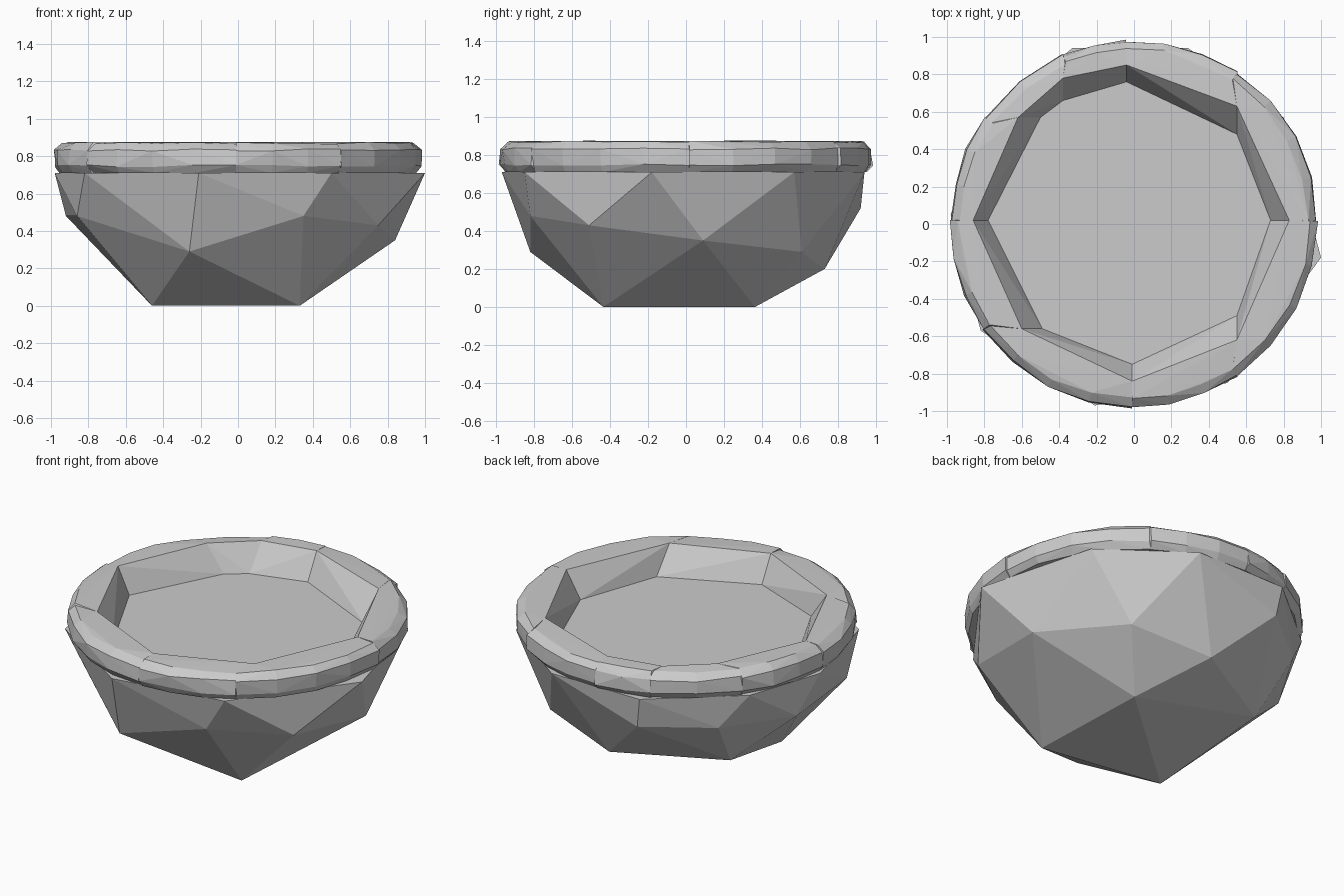
import bpy, bmesh, random
from math import radians, cos, sin

if "Cube" in bpy.data.objects:
    bpy.data.objects.remove(bpy.data.objects["Cube"])

random.seed(4)


def hull_object(name, points):
    """Flat-shaded convex solid around the given points."""
    bm = bmesh.new()
    for p in points:
        bm.verts.new(p)
    res = bmesh.ops.convex_hull(bm, input=bm.verts)
    junk = [g for g in res["geom_interior"] + res["geom_unused"]
            if isinstance(g, bmesh.types.BMVert) and g.is_valid and not g.link_faces]
    bmesh.ops.delete(bm, geom=list(set(junk)), context='VERTS')
    bmesh.ops.dissolve_limit(bm, angle_limit=0.002, verts=bm.verts, edges=bm.edges)
    bmesh.ops.recalc_face_normals(bm, faces=bm.faces)
    me = bpy.data.meshes.new(name)
    bm.to_mesh(me)
    bm.free()
    ob = bpy.data.objects.new(name, me)
    bpy.context.collection.objects.link(ob)
    return ob


# Faceted bowl base: foot triangle, middle corners, flat upper outline
FLOOR = 0.71
foot = [(.33, -.435, 0), (.30, .363, 0), (-.46, -.31, 0)]
middle = [(-.26, -.82, .29), (.35, -.82, .48), (.75, -.51, .43), (.84, .09, .35),
          (.53, .61, .29), (.03, .73, .20), (-.30, .92, .52), (-.585, .39, .18),
          (-.67, .63, .50), (-.92, .20, .48), (-.86, -.39, .48)]
outline = [(1.0, -.18), (.5, -.85), (-.21, -.97), (-.82, -.57), (-.98, .05),
           (-.82, .53), (-.33, .94), (.29, .94), (.80, .57)]
hull_object("bowl_base", foot + middle + [(x, y, FLOOR) for x, y in outline])

# Rim stones: joints as (outer angle, inner top xy, inner bottom xy)
joints = [
    (1, (.83, .02), (.73, .02)),
    (55.8, (.55, .63), (.55, .48)),
    (92.5, (-.04, .85), (-.04, .76)),
    (112.8, (-.38, .78), (-.38, .66)),
    (144.5, (-.62, .57), (-.50, .57)),
    (178.8, (-.86, .02), (-.78, .02)),
    (214.9, (-.60, -.56), (-.49, -.56)),
    (269.4, (-.01, -.84), (-.01, -.75)),
    (304.1, (.55, -.62), (.55, -.49)),
]
# Outer profile of a stone: radius, height
profile = [(.950, FLOOR), (.980, .75), (.978, .835), (.935, .872)]

for i, (a0, top0, low0) in enumerate(joints):
    a1, top1, low1 = joints[(i + 1) % len(joints)]
    if a1 < a0:
        a1 += 360
    pts = [(*top0, .875), (*top1, .875), (*low0, FLOOR), (*low1, FLOOR)]
    n = max(2, round((a1 - a0) / 13))
    for k in range(n + 1):
        a = radians(a0 + (a1 - a0) * k / n)
        for r, z in profile:
            rr = r + random.uniform(-.008, .008)
            zz = z if z == FLOOR else z + random.uniform(-.008, .004)
            pts.append((rr * cos(a), rr * sin(a), zz))
    hull_object(f"rim_stone_{i + 1}", pts)
